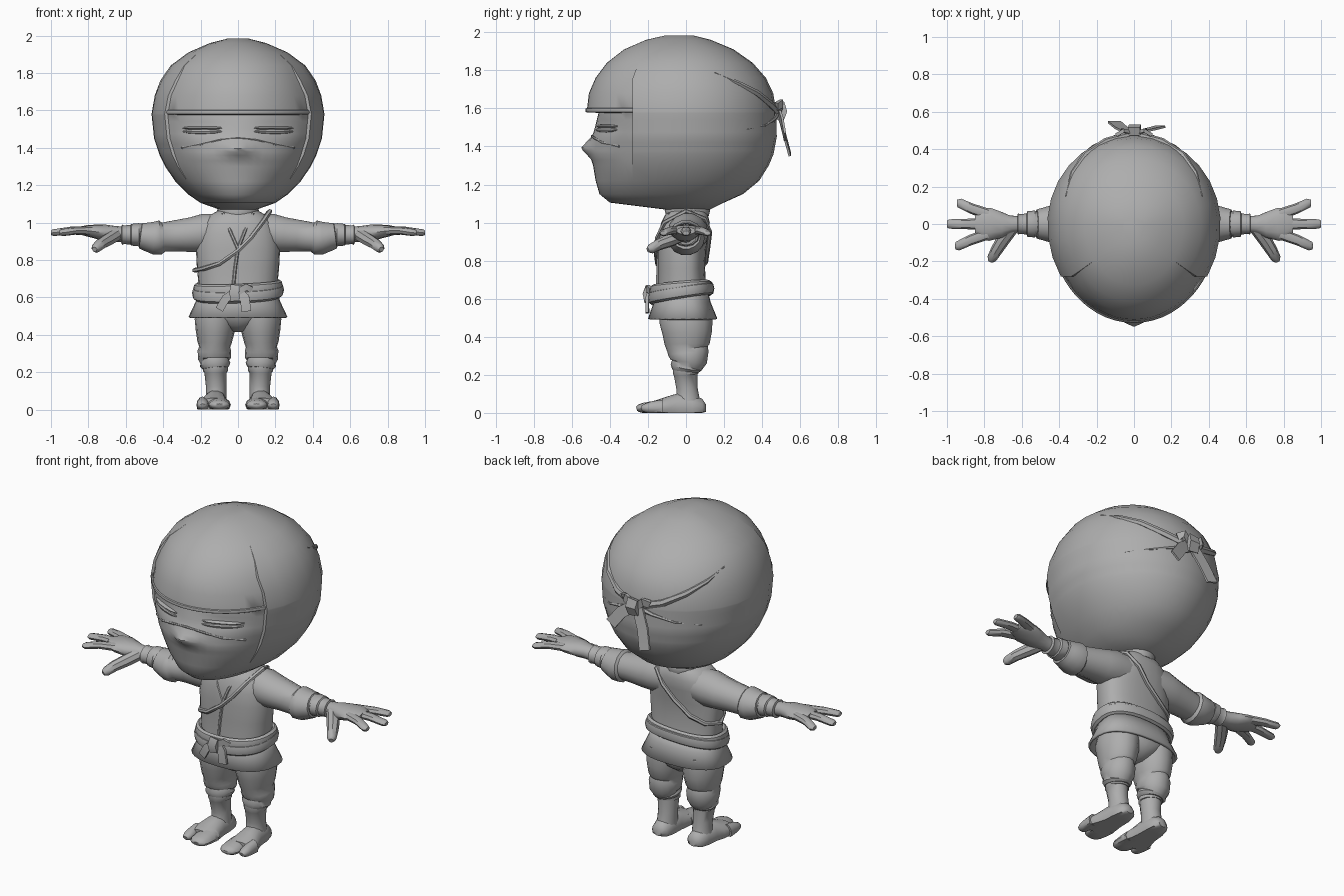
import bpy, bmesh, math
from mathutils import Vector

grey = bpy.data.materials.new("plain_grey")
grey.diffuse_color = (0.42, 0.42, 0.42, 1)


def loft(name, rings, cyclic=False, caps=True, mirror=False, thick=0, angle=40):
    """Skin a list of equal-length closed rings."""
    bm = bmesh.new()
    vs = [[bm.verts.new(p) for p in r] for r in rings]
    n = len(rings[0])
    for i in range(len(rings) if cyclic else len(rings) - 1):
        a, b = vs[i], vs[(i + 1) % len(rings)]
        for j in range(n):
            k = (j + 1) % n
            bm.faces.new((a[j], a[k], b[k], b[j]))
    if caps and not cyclic:
        bm.faces.new(vs[0][::-1])
        bm.faces.new(vs[-1])
    bmesh.ops.remove_doubles(bm, verts=bm.verts, dist=0.0004)
    bmesh.ops.recalc_face_normals(bm, faces=bm.faces)
    me = bpy.data.meshes.new(name)
    bm.to_mesh(me)
    bm.free()
    me.materials.append(grey)
    me.shade_smooth()
    me.set_sharp_from_angle(angle=math.radians(angle))
    ob = bpy.data.objects.new(name, me)
    bpy.context.collection.objects.link(ob)
    if thick:
        m = ob.modifiers.new("thickness", 'SOLIDIFY')
        m.thickness = thick
    if mirror:
        ob.modifiers.new("mirror", 'MIRROR')
    return ob


def tube(name, path, radii, n=10, ref=(0, 0, 1), cyclic=False, floor=None, turn=0, **kw):
    """Sweep an oval of (side, up) radii along a path."""
    P = [Vector(p) for p in path]
    if not isinstance(radii, list):
        radii = [radii] * len(P)
    rings = []
    for i, p in enumerate(P):
        if cyclic:
            t = P[(i + 1) % len(P)] - P[i - 1]
        else:
            t = P[min(i + 1, len(P) - 1)] - P[max(i - 1, 0)]
        t.normalize()
        side = t.cross(Vector(ref)).normalized()
        up = side.cross(t)
        ring = []
        for k in range(n):
            a = 2 * math.pi * k / n + turn
            q = p + side * radii[i][0] * math.cos(a) + up * radii[i][1] * math.sin(a)
            if floor is not None:
                q.z = max(q.z, floor)
            ring.append(q)
        rings.append(ring)
    return loft(name, rings, cyclic=cyclic, **kw)


def ribbon(name, path, w, h, ref=(0, 1, 0), **kw):
    return tube(name, path, (w * 1.414, h * 1.414), n=4, turn=math.pi / 4, ref=ref, **kw)


def at(tab, z):
    """Interpolate a table of rows keyed by their first number."""
    z = min(max(z, tab[0][0]), tab[-1][0])
    for a, b in zip(tab, tab[1:]):
        if z <= b[0]:
            u = (z - a[0]) / (b[0] - a[0])
            return [p + (q - p) * u for p, q in zip(a, b)][1:]


def oval(z, w, yf, yb, n=28, p=2.4):
    out = []
    for k in range(n):
        c, s = math.cos(2 * math.pi * k / n), math.sin(2 * math.pi * k / n)
        x = math.copysign(abs(c) ** (2 / p), c) * w
        y = abs(s) ** (2 / p) * (yb if s > 0 else yf)
        out.append((x, y, z))
    return out


# Head: height, half width, hood front, back, face front
HEAD = [(1.07, .10, -.12, .13, -.12), (1.105, .2, -.40, .20, -.40), (1.15, .265, -.455, .30, -.455),
        (1.22, .335, -.475, .385, -.475), (1.30, .39, -.495, .435, -.488), (1.36, .42, -.51, .46, -.505),
        (1.45, .45, -.52, .477, -.492), (1.575, .463, -.525, .475, -.46), (1.583, .463, -.525, .475, -.522),
        (1.68, .446, -.51, .458, -.51), (1.76, .415, -.475, .42, -.475), (1.84, .36, -.415, .35, -.415),
        (1.91, .265, -.325, .25, -.325), (1.96, .15, -.21, .13, -.21), (1.983, .06, -.11, .04, -.11)]
STEP = [(1.0, 1.0), (1.24, 1.0), (1.36, .957), (1.76, .957), (1.87, 1.0), (2.0, 1.0)]


def face_point(a, z):
    w, yh, yb, yf = at(HEAD, z)
    x, y = w * at(STEP, z)[0] * math.cos(a), yh * math.sin(a)
    if yf != yh and y < -.28:
        y = -.28 + (y + .28) * (yf + .28) / (yh + .28)
    y -= .05 * math.exp(-(x / .07) ** 2 - ((z - 1.395) / .035) ** 2)      # nose
    y += .015 * math.exp(-((abs(x) - .19) / .1) ** 2 - ((z - 1.5) / .03) ** 2)  # eye socket
    return Vector((x, y, z))


def on_face(x, z, out=0.0):
    w = at(HEAD, z)[0] * at(STEP, z)[0]
    return face_point(math.acos(x / w), z) + Vector((0, -out, 0))


def on_back(x, z, out=0.0):
    w, _, yb, _ = at(HEAD, z)
    return Vector((x, yb * math.sqrt(max(0, 1 - (x / w) ** 2)) + out, z))


rings = []
for z in sorted([r[0] for r in HEAD] + [1.33, 1.378, 1.395, 1.42, 1.475, 1.5, 1.54]):
    w, yh, yb, yf = at(HEAD, z)
    e = math.asin(min(.28 / -yh, .6))
    ring = [face_point(e + (math.pi - 2 * e) * i / 18, z) for i in range(19)]
    for i in range(21):
        a = math.pi - e + (math.pi + 2 * e) * i / 20
        s = math.sin(a)
        ring.append(Vector((w * math.cos(a), s * yh if s > 0 else -s * yb, z)))
    rings.append(ring)
loft("hooded_head", rings)

# Face details
tube("brow_trim", [on_face(.385 * math.sin(i * math.pi / 24), 1.59, 0) for i in range(-11, 12)],
     (.008, .012), n=8)
tube("mask_edge", [on_face(x, z, .001) for x, z in
                   ((-.3, 1.4), (-.2, 1.42), (-.1, 1.445), (0, 1.455), (.1, 1.445), (.2, 1.42), (.3, 1.4))],
     (.006, .007), n=6)
xs = (.085, .12, .17, .22, .26, .295)
tube("eye", [on_face(x, 1.487) for x in xs],
     [(.004, .003), (.01, .011), (.014, .015), (.014, .015), (.01, .012), (.004, .003)], n=8, mirror=True)
tube("eyelid", [on_face(x, 1.506) for x in xs],
     [(.004, .003), (.014, .008), (.02, .009), (.02, .009), (.014, .008), (.004, .003)], n=8, mirror=True)

# Headband tied at the back
tube("headband", [on_back(x, z) for x, z in ((.365, 1.79), (.33, 1.735), (.26, 1.68), (.15, 1.62), (.03, 1.585))],
     [(.003, .003), (.012, .012), (.016, .018), (.018, .022), (.02, .024)], n=6, mirror=True)
tube("hood_fold", [on_back(x, z) for x, z in ((.335, 1.49), (.22, 1.51), (.1, 1.545), (.02, 1.57))],
     [(.002, .002), (.006, .006), (.012, .012), (.018, .018)], n=6, mirror=True)
ribbon("headband_knot", [(0, .495, 1.625), (.005, .51, 1.585), (0, .49, 1.54)], .032, .022)
ribbon("headband_loop", [(.02, .49, 1.59), (.06, .5, 1.625), (.085, .475, 1.61)], .022, .01, mirror=True)
ribbon("long_tail", [(-.02, .49, 1.57), (-.07, .515, 1.47), (-.105, .545, 1.36)], .036, .006)
ribbon("short_tail", [(.02, .49, 1.57), (.08, .505, 1.53), (.14, .52, 1.45)], .034, .006)

# Torso, neck and collar
TORSO = [(.6, .212, -.155, .115), (.68, .212, -.15, .105), (.76, .22, -.15, .10), (.86, .225, -.15, .105),
         (.94, .215, -.145, .12), (1.0, .19, -.13, .125), (1.04, .15, -.11, .115), (1.065, .105, -.085, .1)]
loft("tunic", [oval(*r) for r in TORSO])
loft("neck", [oval(z, r, -r, r + .01, 16, 2) for z, r in ((1.0, .085), (1.06, .085), (1.11, .09))])
loft("collar", [oval(z, r, -r, r + .015, 20, 2) for z, r in
                ((1.035, .105), (1.065, .112), (1.08, .105), (1.08, .09))])


def on_torso(x, z, front=True, out=.004):
    w, yf, yb = at(TORSO, z)
    s = max(0, 1 - (abs(x) / w) ** 2.4) ** (1 / 2.4)
    return (x, yf * s - out if front else yb * s + out, z)


for name, pts in (("overlap_edge", ((.08, 1.05), (.035, .95), (0, .86), (-.015, .76), (-.025, .66))),
                  ("lapel_edge", ((-.08, 1.05), (-.04, .95), (0, .86)))):
    tube(name, [on_torso(x, z, True, 0) for x, z in pts], (.009, .007), n=6, ref=(0, 1, 0))

# Shoulder strap
strap = [(.17, 0, 1.06)]
strap += [on_torso(x, z, True, .008) for x, z in ((.13, 1.0), (.07, .92), (0, .85), (-.1, .78), (-.18, .755))]
strap += [(-.232, 0, .745)]
strap += [on_torso(x, z, False, .008) for x, z in ((-.18, .755), (-.1, .79), (0, .87), (.07, .95), (.13, 1.02))]
tube("shoulder_strap", strap, (.013, .013), n=6, ref=(.6, 0, -.8), cyclic=True)

# Skirt of the tunic and belt
loft("tunic_skirt", [oval(*r) for r in ((.64, .21, -.155, .115), (.58, .225, -.17, .13), (.495, .265, -.2, .165))],
     caps=False, thick=.014)
for name, dz, tilt, grow in (("belt", .632, .16, .012), ("belt_second_wrap", .652, .08, .006)):
    tube(name, [(x, y, dz + tilt * y + .04 * x) for x, y, _ in oval(0, .215 + grow, -.17 - grow, .118 + grow)],
         (.019, .034), n=8, cyclic=True)
ribbon("belt_knot", [(-.015, -.195, .66), (-.02, -.21, .625), (-.015, -.2, .585)], .026, .018)
ribbon("belt_tail_left", [(-.02, -.19, .625), (-.065, -.205, .595), (-.1, -.2, .535)], .022, .007)
ribbon("belt_tail_right", [(0, -.19, .63), (.035, -.205, .6), (.045, -.205, .525)], .026, .007)
ribbon("belt_loop", [(0, -.195, .63), (.045, -.2, .655), (.07, -.185, .64)], .018, .008)

# Sleeves, wrapped wrists and hands
tube("sleeve", [(x, y, z) for x, y, z in ((.08, .01, .95), (.18, .01, .945), (.25, .008, .935), (.32, .005, .93),
     (.40, 0, .922), (.415, 0, .92), (.45, 0, .918), (.49, 0, .925), (.52, 0, .93), (.525, 0, .93))],
     [(.1, .1), (.108, .105), (.1, .095), (.09, .087), (.082, .08), (.097, .094), (.098, .09),
      (.086, .078), (.078, .07), (.05, .05)], n=14, mirror=True)
tube("wrist_wrap", [(x, 0, .935) for x in (.5, .525, .53, .57, .575, .61, .62, .625)],
     [(.066, .06), (.066, .06), (.072, .062), (.068, .058), (.056, .052), (.053, .05), (.058, .054), (.04, .04)],
     n=12, mirror=True)
tube("palm", [(.6, 0, .935), (.66, -.003, .94), (.71, -.005, .945), (.77, -.002, .953), (.81, 0, .957), (.85, 0, .957)],
     [(.042, .042), (.048, .042), (.07, .044), (.088, .036), (.085, .03), (.05, .02)], n=12, mirror=True)
for i, (y0, x1, y1) in enumerate(((.052, .945, .112), (0, 1.0, 0), (-.052, .955, -.118))):
    mid = ((.79 + x1) / 2, (y0 + y1) / 2, .957)
    tube("finger_%d" % (i + 1), [(.78, y0, .956), mid, (x1 - .012, y1, .946), (x1, y1, .945)],
         [(.03, .024), (.028, .021), (.025, .018), (.018, .012)], n=8, mirror=True)
tube("thumb", [(.65, -.02, .935), (.70, -.085, .905), (.735, -.14, .885), (.76, -.185, .862), (.767, -.2, .856)],
     [(.035, .035), (.036, .034), (.032, .03), (.026, .026), (.014, .014)], n=8, mirror=True)

# Trousers, ankles and split-toed feet
loft("hips", [oval(*r, 20, 2.2) for r in ((.415, .03, -.06, .07), (.45, .1, -.11, .12), (.5, .19, -.14, .14),
                                         (.6, .2, -.14, .11))])
LEG = [(.54, .115, 0, .1, .135), (.48, .12, 0, .112, .14), (.42, .122, .006, .104, .13), (.36, .125, .006, .092, .118),
       (.335, .125, .008, .083, .107), (.315, .126, .012, .09, .107), (.27, .126, .014, .087, .096),
       (.255, .124, .006, .077, .083), (.24, .122, .002, .082, .084), (.222, .12, 0, .07, .073), (.218, .12, 0, .05, .05)]
tube("trouser_leg", [(x, y, z) for z, x, y, a, b in LEG], [r[3:] for r in LEG], n=16, ref=(0, 1, 0), mirror=True)
tube("ankle", [(.12, -.002, .23), (.12, -.002, .205), (.12, -.002, .2), (.117, .005, .13), (.117, .01, .08), (.12, .005, .03)],
     [(.066, .069), (.066, .068), (.06, .063), (.055, .057), (.055, .062), (.06, .08)], n=14, ref=(0, 1, 0), mirror=True)
FOOT = [(.105, .118, .025, .045), (.085, .118, .05, .075), (.03, .12, .062, .1), (-.04, .122, .066, .105),
        (-.09, .126, .078, .09), (-.14, .128, .09, .073), (-.175, .13, .088, .062)]
tube("foot", [(x, y, .025) for y, x, a, h in FOOT], [(a, h - .025) for y, x, a, h in FOOT],
     n=14, floor=0, mirror=True)
for name, x, a, y in (("big_toe", .1, .06, -.26), ("small_toes", .189, .033, -.235)):
    tube(name, [(x, -.12, .025), (x, -.18, .025), (x, y + .03, .025), (x, y + .008, .024), (x, y, .022)],
         [(a, .045), (a, .036), (a * .93, .027), (a * .7, .018), (a * .4, .01)], n=12, floor=0, mirror=True)
